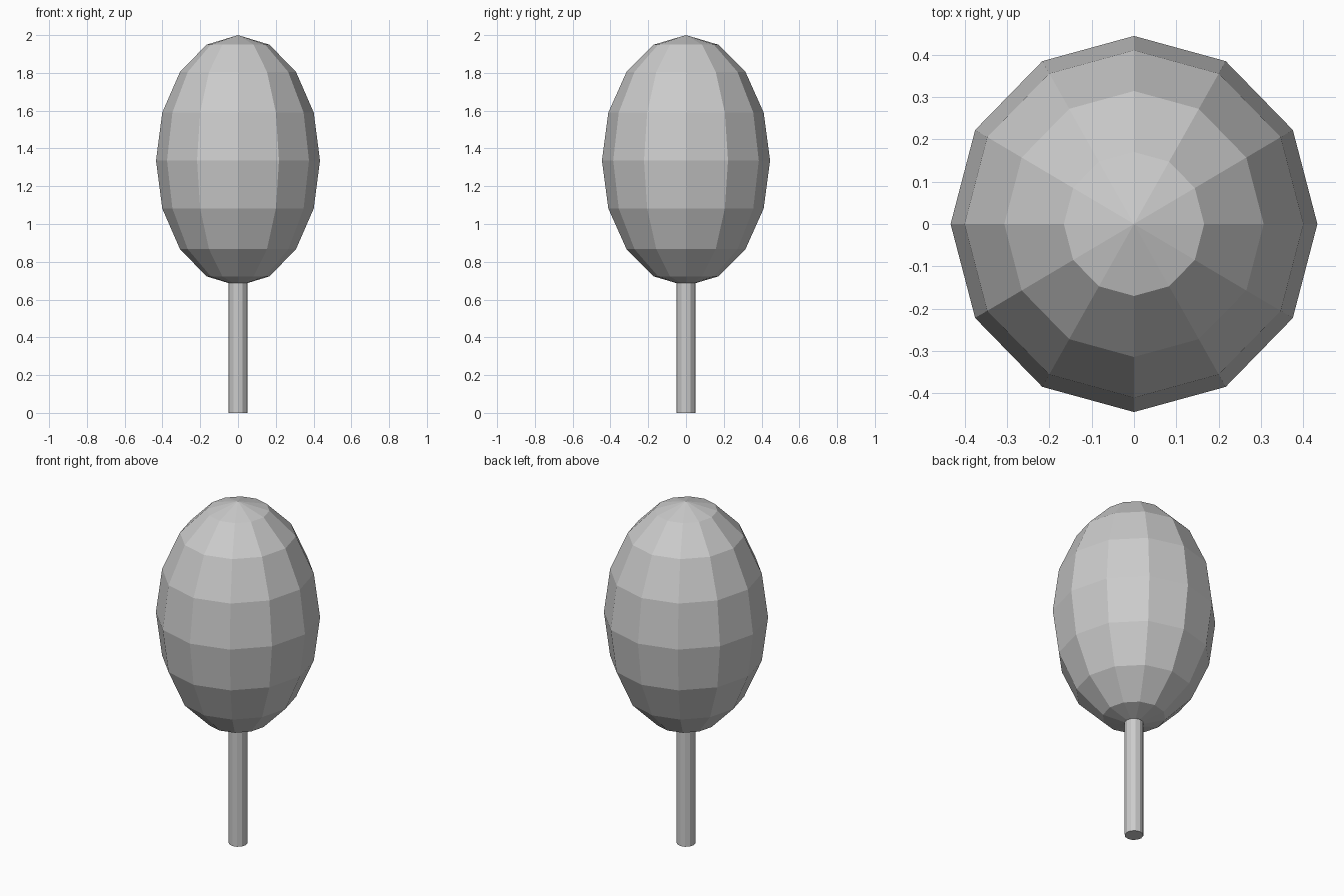
import bpy

cube = bpy.data.objects.get("Cube")
if cube:
    bpy.data.objects.remove(cube, do_unlink=True)

# One plain grey for the whole model
grey = bpy.data.materials.new("light_grey")
grey.use_nodes = True
colour = (0.6, 0.6, 0.6, 1.0)
grey.diffuse_color = colour
grey.node_tree.nodes["Principled BSDF"].inputs["Base Color"].default_value = colour


def finish(name):
    """Name the new part, apply its scale, colour it and keep it faceted."""
    part = bpy.context.object
    part.name = name
    bpy.ops.object.transform_apply(location=False, rotation=False, scale=True)
    part.data.materials.append(grey)
    bpy.ops.object.shade_flat()
    return part


# Crown: low-poly egg shape, a little wider front to back
bpy.ops.mesh.primitive_uv_sphere_add(segments=12, ring_count=8, radius=1,
                                     location=(0, 0, 1.336))
bpy.context.object.scale = (0.434, 0.445, 0.664)
finish("crown")

# Trunk: thin faceted post, running slightly into the crown
trunk_height = 0.72
bpy.ops.mesh.primitive_cylinder_add(vertices=12, radius=0.05, depth=trunk_height,
                                    location=(0, 0, trunk_height / 2))
finish("trunk")
